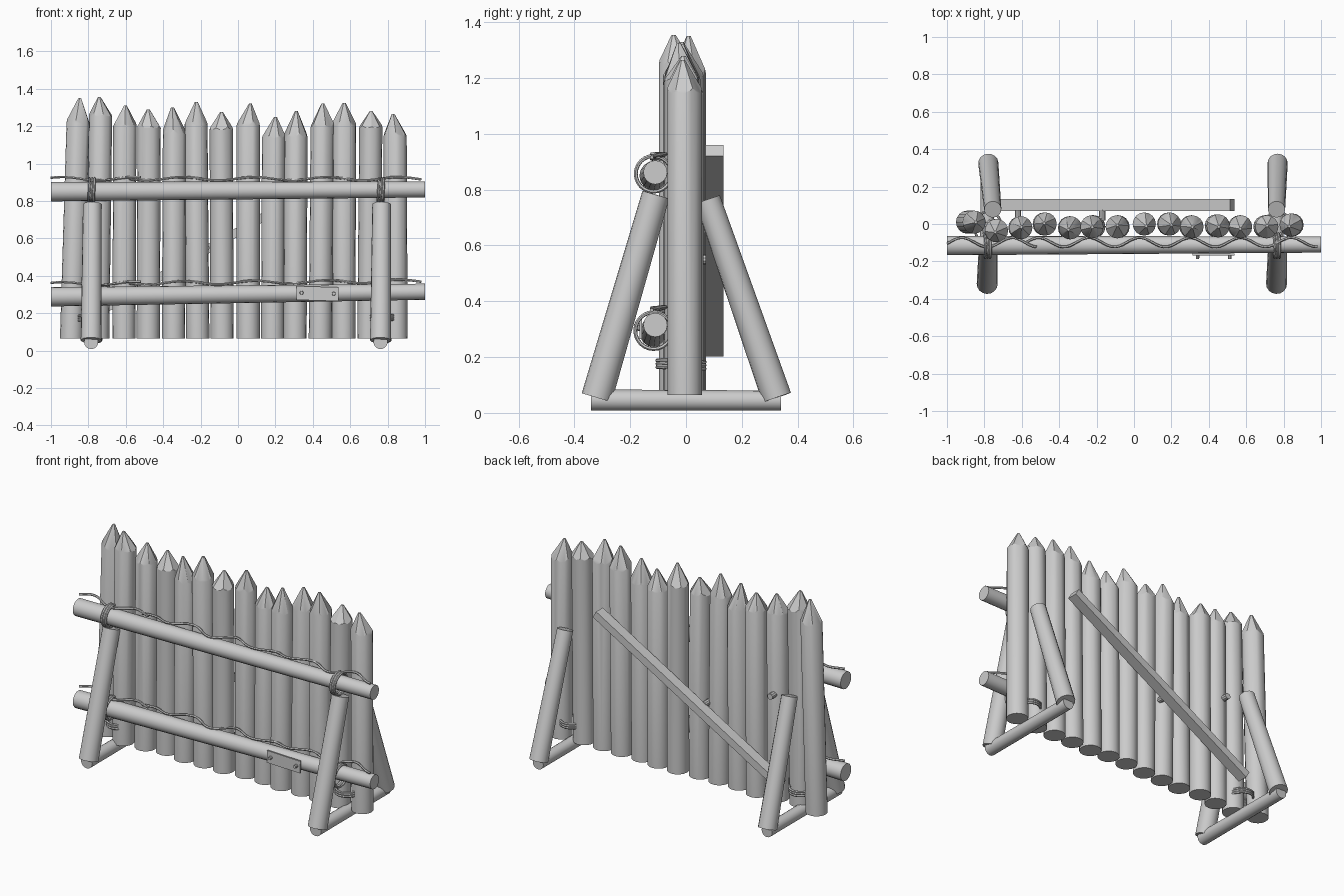
import bpy, bmesh, math, random
from mathutils import Vector, Matrix

random.seed(4)
if "Cube" in bpy.data.objects:
    bpy.data.objects.remove(bpy.data.objects["Cube"], do_unlink=True)

grey = bpy.data.materials.new("plain grey")
grey.use_nodes = True
grey.diffuse_color = (0.6, 0.6, 0.6, 1)
grey.node_tree.nodes["Principled BSDF"].inputs["Base Color"].default_value = (0.6, 0.6, 0.6, 1)
parts = []


def add_object(name, data):
    ob = bpy.data.objects.new(name, data)
    bpy.context.collection.objects.link(ob)
    data.materials.append(grey)
    parts.append(ob)
    return ob


def finish(name, bm):
    bmesh.ops.recalc_face_normals(bm, faces=bm.faces)
    me = bpy.data.meshes.new(name)
    bm.to_mesh(me)
    bm.free()
    return add_object(name, me)


def log(name, a, b, r1, r2, sides=16):
    """Round log running from a to b."""
    a, b = Vector(a), Vector(b)
    d = b - a
    m = Matrix.Translation((a + b) / 2) @ d.to_track_quat("Z", "Y").to_matrix().to_4x4()
    bm = bmesh.new()
    bmesh.ops.create_cone(bm, cap_ends=True, segments=sides, radius1=r1, radius2=r2,
                          depth=d.length, matrix=m)
    return finish(name, bm)


def box(name, center, size, tilt=0):
    bm = bmesh.new()
    m = Matrix.Translation(center) @ Matrix.Rotation(tilt, 4, "Y") @ Matrix.Diagonal((*size, 1))
    bmesh.ops.create_cube(bm, size=1, matrix=m)
    return finish(name, bm)


def rope(name, points, radius):
    cu = bpy.data.curves.new(name, "CURVE")
    cu.dimensions = "3D"
    cu.bevel_depth = radius
    cu.bevel_resolution = 1
    cu.use_fill_caps = True
    sp = cu.splines.new("POLY")
    sp.points.add(len(points) - 1)
    for p, co in zip(sp.points, points):
        p.co = (*co, 1)
    return add_object(name, cu)


def stake(name, foot, top, shoulder, tip, r):
    """Log whose top is hewn to a point by slanted cuts."""
    bm = bmesh.new()
    bmesh.ops.create_cone(bm, cap_ends=True, segments=16, radius1=r, radius2=r, depth=1,
                          matrix=Matrix.Translation((0, 0, 0.5)))
    for v in bm.verts:
        v.co.z *= tip - 0.065
    rise = tip - shoulder
    cuts = random.choice((6, 7))
    start = random.uniform(0, math.tau)
    off = Vector((random.uniform(-.012, .012), random.uniform(-.012, .012), 0))
    for k in range(cuts):
        a = start + math.tau * k / cuts + random.uniform(-.15, .15)
        n = Vector((math.cos(a), math.sin(a), 0))
        reach = r - n.dot(off) - 0.007
        edge = n * r + Vector((0, 0, shoulder - 0.065))
        res = bmesh.ops.bisect_plane(bm, geom=bm.verts[:] + bm.edges[:] + bm.faces[:],
                                     plane_co=edge, plane_no=n * rise + Vector((0, 0, reach)),
                                     clear_outer=True)
        cut = [e for e in res["geom_cut"] if isinstance(e, bmesh.types.BMEdge)]
        bmesh.ops.holes_fill(bm, edges=[e for e in cut if e.is_boundary], sides=0)
    # Lean from foot to top
    height = shoulder - 0.065
    for v in bm.verts:
        t = v.co.z / height
        v.co.x += foot + (top[0] - foot) * t
        v.co.y += top[1]
        v.co.z += 0.065
    return finish(name, bm)


# Row of pointed stakes: foot x, top x, y, shoulder z, tip z
STAKES = [
    (-.89, -.855, .01, 1.21, 1.35), (-.75, -.735, -.035, 1.25, 1.355),
    (-.61, -.605, -.02, 1.20, 1.31), (-.48, -.475, 0, 1.19, 1.29),
    (-.345, -.34, -.02, 1.155, 1.30), (-.215, -.225, -.015, 1.20, 1.33),
    (-.085, -.09, -.015, 1.18, 1.275), (.055, .055, 0, 1.20, 1.32),
    (.185, .19, 0, 1.135, 1.25), (.305, .31, -.015, 1.14, 1.28),
    (.44, .45, -.01, 1.19, 1.32), (.565, .57, -.015, 1.20, 1.325),
    (.70, .71, -.015, 1.19, 1.28), (.845, .84, -.005, 1.145, 1.265),
]
for i, (foot, tx, ty, shoulder, tip) in enumerate(STAKES):
    stake(f"stake_{i + 1}", foot, (tx, ty), shoulder, tip, 0.062)

# Cross rails with wavy vines lying on them
for label, zl, zr in (("upper", .85, .862), ("lower", .288, .315)):
    log(f"{label}_rail", (-1, -.115, zl), (1, -.11, zr), .052, .043)
    for n, (x0, x1) in enumerate(((-1, -.52), (-.58, .985))):
        pts = []
        for k in range(int((x1 - x0) / .02) + 1):
            x = x0 + .02 * k
            z = zl + (zr - zl) * (x + 1) / 2 + .063 - .006 * x
            wave = math.tau * (x + .65 + .13 * n) / .27
            pts.append((x, -.098 + .025 * math.cos(wave), z + .009 * math.sin(wave * .7)))
        rope(f"{label}_vine_{n + 1}", pts, .007)

# Trestle supports at both ends, with rope lashings
for side, x, lean in (("right", -.785, .03), ("left", .762, 0)):
    log(f"{side}_front_leg", (x, -.32, .055), (x + .006, -.108, .782), .056, .05)
    log(f"{side}_back_leg", (x + .006, .325, .055), (x + lean, .078, .765), .054, .046)
    log(f"{side}_base_log", (x, -.34, .046), (x, .34, .044), .038, .036)
    for label, z, r in (("upper", .857, .064), ("lower", .295, .066)):
        pts = []
        for k in range(73):
            a = math.tau * k / 24
            pts.append((x - .018 + .04 * k / 72 + .006 * math.sin(a),
                        -.116 + r * math.cos(a), z + r * math.sin(a)))
        rope(f"{side}_{label}_lashing", pts, .007)
    pts = []
    for k in range(61):
        a = math.tau * k / 20
        pts.append((x + .005 + .073 * math.cos(a), -.018 + .085 * math.sin(a), .155 + .036 * k / 60))
    rope(f"{side}_stake_lashing", pts, .007)

# Diagonal brace across the back
a, b = Vector((-.715, .102, .222)), Vector((.525, .102, .94))
d = b - a
box("diagonal_brace", (a + b) / 2, (d.length, .065, .045), -math.atan2(d.z, d.x))

# Wooden pegs on the back
for i, (x, z) in enumerate(((-.17, .55), (-.62, .72))):
    log(f"peg_{i + 1}", (x, .02, z), (x, .075, z), .018, .018, 10)

# Mending plate with two rivets on the lower rail
box("mending_plate", (.425, -.163, .305), (.225, .009, .074), .03)
for i, x in enumerate((.34, .512)):
    log(f"rivet_{i + 1}", (x, -.16, .307 - .03 * (x - .425)), (x, -.186, .307 - .03 * (x - .425)),
        .011, .009, 10)

# Turn ropes into meshes and smooth the round surfaces
bpy.ops.object.select_all(action="DESELECT")
for ob in parts:
    ob.select_set(True)
bpy.context.view_layer.objects.active = parts[0]
bpy.ops.object.convert(target="MESH")
bpy.ops.object.shade_smooth_by_angle(angle=math.radians(30))
